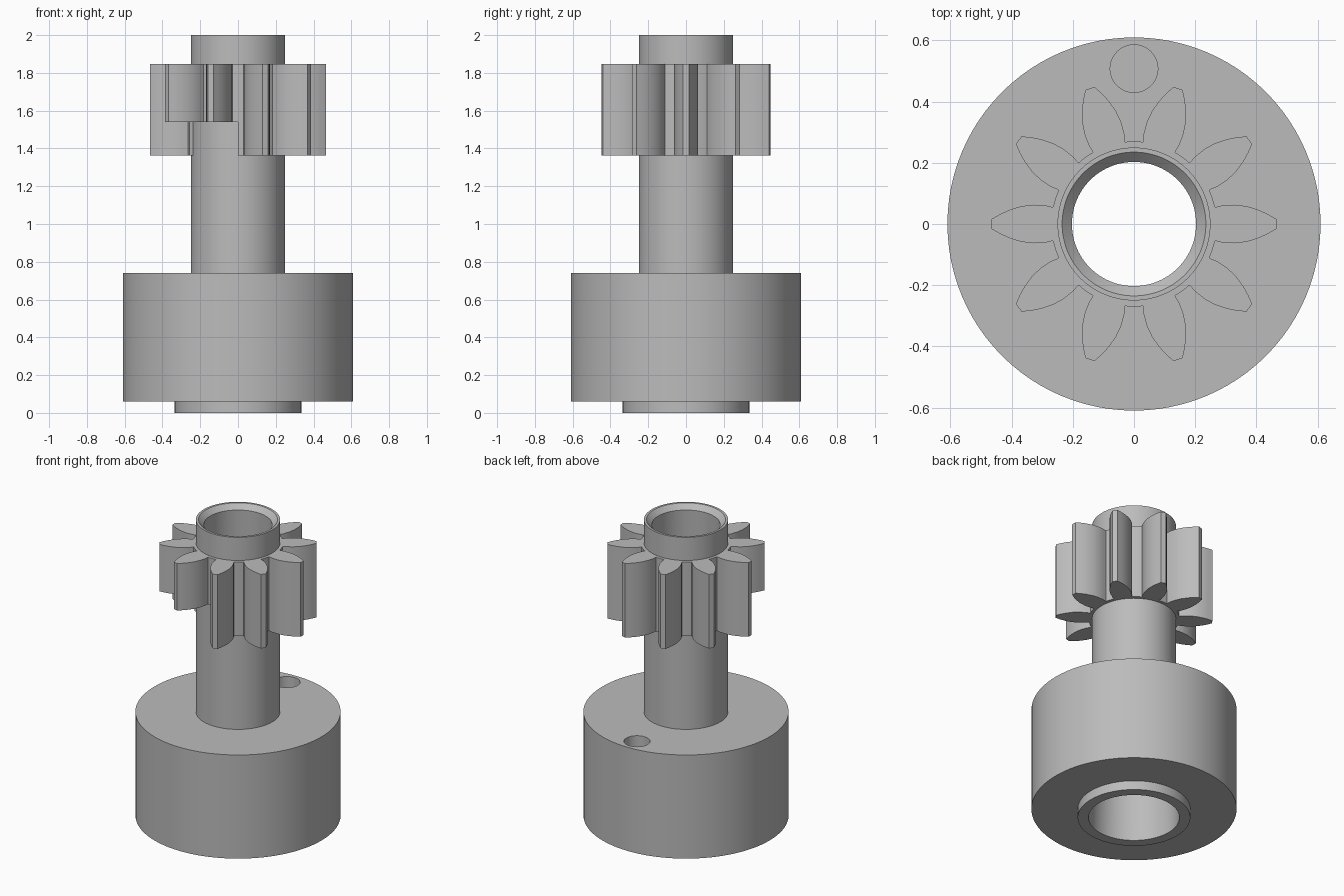
import bpy, bmesh, math

if "Cube" in bpy.data.objects:
    bpy.data.objects.remove(bpy.data.objects["Cube"])

steel = bpy.data.materials.new("steel grey")
steel.diffuse_color = (0.5, 0.5, 0.5, 1)
steel.use_nodes = True
steel.node_tree.nodes["Principled BSDF"].inputs["Base Color"].default_value = steel.diffuse_color


def finish(bm, name):
    bmesh.ops.remove_doubles(bm, verts=bm.verts, dist=1e-5)
    bmesh.ops.recalc_face_normals(bm, faces=bm.faces)
    mesh = bpy.data.meshes.new(name)
    bm.to_mesh(mesh)
    bm.free()
    mesh.materials.append(steel)
    obj = bpy.data.objects.new(name, mesh)
    bpy.context.collection.objects.link(obj)
    return obj


def smooth(obj):
    bpy.ops.object.select_all(action='DESELECT')
    obj.select_set(True)
    bpy.context.view_layer.objects.active = obj
    bpy.ops.object.shade_smooth_by_angle(angle=math.radians(25))


def lathe(name, profile, n=96):
    bm = bmesh.new()
    rings = [[bm.verts.new((r * math.cos(2 * math.pi * i / n),
                            r * math.sin(2 * math.pi * i / n), z))
              for i in range(n)] for r, z in profile]
    for a, b in zip(rings, rings[1:] + rings[:1]):
        for i in range(n):
            j = (i + 1) % n
            bm.faces.new((a[i], a[j], b[j], b[i]))
    return finish(bm, name)


# Hollow body: bottom collar, drum, shaft and chamfered bore
body = lathe("drum_and_shaft", [
    (0.27, 0), (0.335, 0), (0.335, 0.06), (0.61, 0.06), (0.61, 0.74),
    (0.25, 0.74), (0.25, 2.0), (0.235, 2.0), (0.203, 1.968)])

# Blind hole in the top of the drum
bm = bmesh.new()
bmesh.ops.create_cone(bm, cap_ends=True, segments=48, radius1=0.078,
                      radius2=0.078, depth=0.5)
bmesh.ops.translate(bm, verts=bm.verts, vec=(0, 0.508, 0.62))
cutter = finish(bm, "hole_cutter")
cutter.hide_render = True
cutter.hide_set(True)
cut = body.modifiers.new("blind hole", 'BOOLEAN')
cut.operation = 'DIFFERENCE'
cut.object = cutter
bpy.context.view_layer.objects.active = body
bpy.ops.object.modifier_apply(modifier=cut.name)
bpy.data.objects.remove(cutter)
smooth(body)

# Pinion: ten teeth on a thin root ring, two of them shortened from below
TEETH, TOP, LOW, SHORT = 10, 1.848, 1.362, 1.54
ROOT, INNER = 0.27, 0.25
half = math.pi / TEETH
flank = [(0.265, 0.055), (0.29, 0.061), (0.33, 0.063), (0.37, 0.058),
         (0.41, 0.045), (0.44, 0.031), (0.46, 0.019), (0.466, 0.016)]
arc = [(ROOT * math.cos(a), ROOT * math.sin(a)) for a in (half, 0.26, 0.205)]
side = arc + flank
outline = [(x, -y) for x, y in side] + [(x, y) for x, y in reversed(side)]
inner = [(INNER * math.cos(half * t / 4), INNER * math.sin(half * t / 4))
         for t in range(4, -5, -1)]

bm = bmesh.new()
for k in range(TEETH):
    turn = 2 * half * k
    c, s = math.cos(turn), math.sin(turn)
    low = SHORT if k in (6, 7) else LOW

    def ring(z):
        return [bm.verts.new((x * c - y * s, x * s + y * c, z))
                for x, y in outline + inner]

    top, bottom = ring(TOP), ring(low)
    bm.faces.new(top)
    bm.faces.new(bottom[::-1])
    for i in range(len(outline) - 1):
        bm.faces.new((bottom[i], bottom[i + 1], top[i + 1], top[i]))

# End walls of the root ring beside the short teeth
for a in (11 * half, 15 * half):
    bm.faces.new([bm.verts.new((r * math.cos(a), r * math.sin(a), z))
                  for r, z in ((INNER, LOW), (ROOT, LOW),
                               (ROOT, SHORT), (INNER, SHORT))])
smooth(finish(bm, "pinion_gear"))
